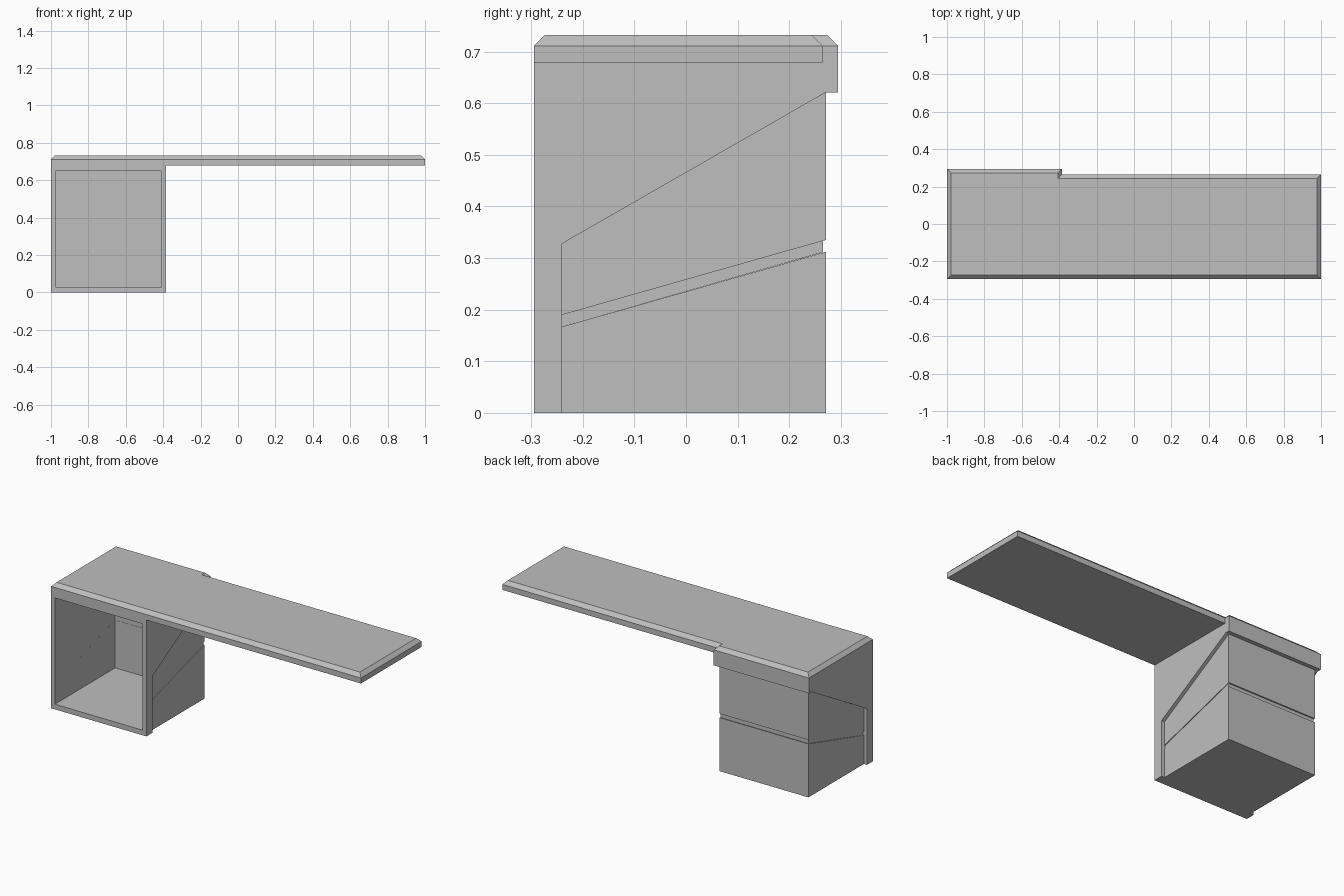
import bpy
import bmesh

cube = bpy.data.objects.get("Cube")
if cube:
    bpy.data.objects.remove(cube, do_unlink=True)

grey = bpy.data.materials.new("plain_grey")
grey.use_nodes = True
grey.diffuse_color = (0.52, 0.52, 0.52, 1)
grey.node_tree.nodes["Principled BSDF"].inputs["Base Color"].default_value = grey.diffuse_color

# Shared dimensions
LEFT, RIGHT, END = -1.0, -0.385, 1.0
FRONT, FRAME, BACK, LIP = -0.295, -0.24, 0.271, 0.295
WING_BACK = 0.265
RIM, TOP = 0.711, 0.732
STEP, WALL = 0.02, 0.025


def loft(name, lower, upper):
    """Closed solid between two matching outlines."""
    bm = bmesh.new()
    a = [bm.verts.new(p) for p in lower]
    b = [bm.verts.new(p) for p in upper]
    bm.faces.new(a)
    bm.faces.new(b)
    for i in range(len(a)):
        j = (i + 1) % len(a)
        bm.faces.new((a[i], a[j], b[j], b[i]))
    bmesh.ops.recalc_face_normals(bm, faces=bm.faces)
    mesh = bpy.data.meshes.new(name)
    bm.to_mesh(mesh)
    bm.free()
    mesh.materials.append(grey)
    obj = bpy.data.objects.new(name, mesh)
    bpy.context.collection.objects.link(obj)
    return obj


def side_prism(name, profile, inset):
    """Side profile (y, z) extruded across the width of the cabinet."""
    return loft(name, [(LEFT + inset, y, z) for y, z in profile],
                [(RIGHT - inset, y, z) for y, z in profile])


def box(name, x0, x1, y0, y1, z0, z1):
    outline = [(x0, y0), (x1, y0), (x1, y1), (x0, y1)]
    return loft(name, [(x, y, z0) for x, y in outline],
                [(x, y, z1) for x, y in outline])


# Outer shroud: front frame, sloping side panels and back lip
shroud = side_prism("cabinet_shroud", [
    (FRONT, 0), (FRAME, 0), (FRAME, 0.328), (BACK, 0.621),
    (LIP, 0.621), (LIP, RIM), (FRONT, RIM)], 0)

# Recessed body, split by a sloping groove
lower_body = side_prism("lower_body", [
    (FRAME, 0), (BACK, 0), (BACK, 0.312), (FRAME, 0.167)], STEP)
groove = side_prism("body_groove", [
    (FRAME, 0.167), (WING_BACK, 0.311), (WING_BACK, 0.334), (FRAME, 0.19)], STEP + 0.004)
upper_body = side_prism("upper_body", [
    (FRAME, 0.19), (BACK, 0.335), (BACK, 0.621), (FRAME, 0.328)], STEP)

# Open compartment
cutter = box("compartment_cutter", LEFT + WALL, RIGHT - WALL, -0.4, 0.26, 0.03, 0.65)
cutter.hide_render = True
cutter.hide_viewport = True
cutter.display_type = 'WIRE'
for part in (shroud, lower_body, groove, upper_body):
    mod = part.modifiers.new("compartment", 'BOOLEAN')
    mod.operation = 'DIFFERENCE'
    mod.solver = 'EXACT'
    mod.object = cutter

# Long overhanging slab
box("desk_wing", RIGHT, END, FRONT, WING_BACK, 0.679, RIM)


# Chamfered top covering the cabinet and the wing
def top_outline(c, z):
    return [(LEFT + c, FRONT + c, z), (END - c, FRONT + c, z),
            (END - c, WING_BACK - c, z), (RIGHT - c, WING_BACK - c, z),
            (RIGHT - c, LIP - c, z), (LEFT + c, LIP - c, z)]


loft("desk_top", top_outline(0, RIM), top_outline(TOP - RIM, TOP))
